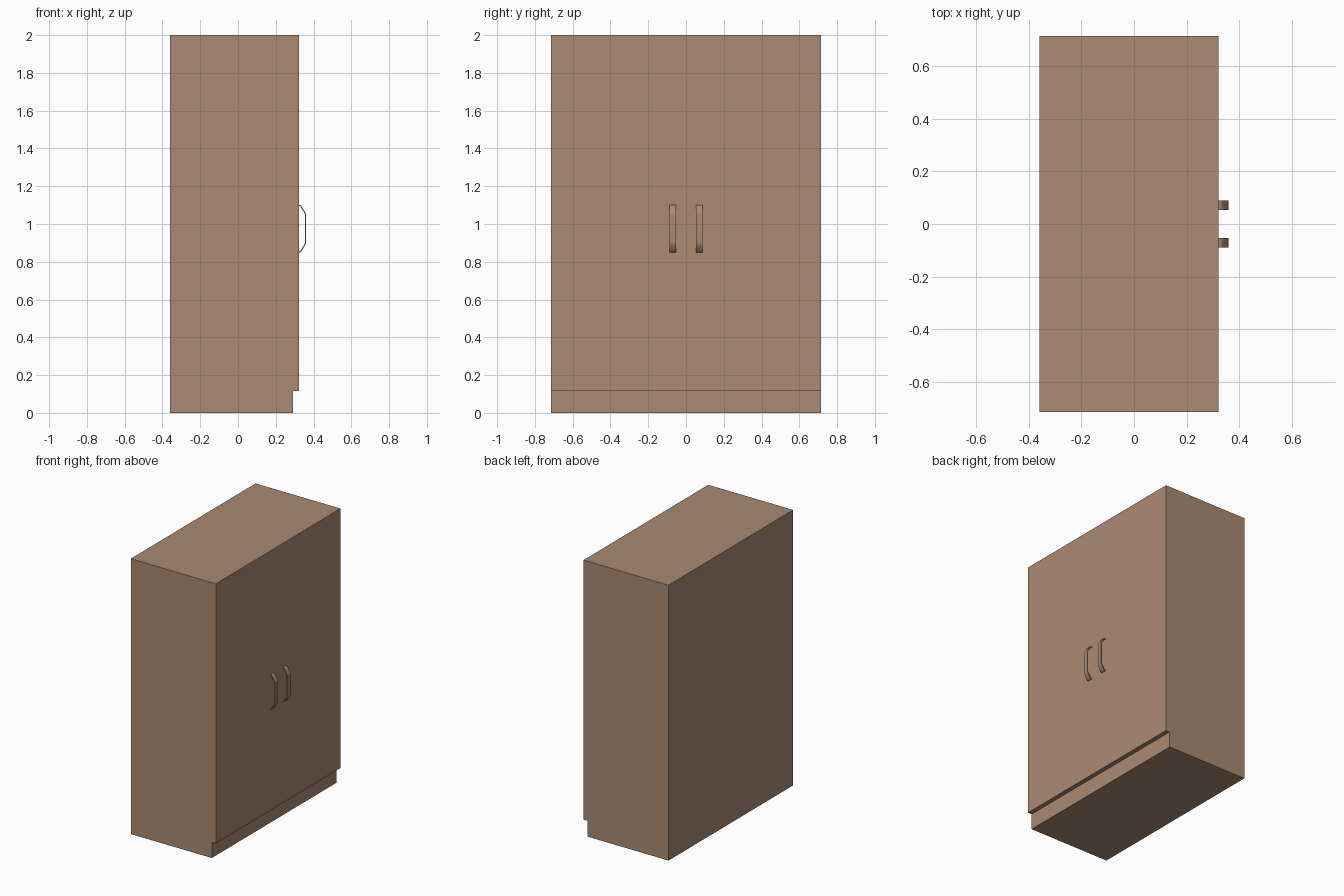
import bpy, bmesh, math
from mathutils import Vector

if "Cube" in bpy.data.objects:
    bpy.data.objects.remove(bpy.data.objects["Cube"])

wood = bpy.data.materials.new("warm_brown_wood")
wood.diffuse_color = (0.40, 0.255, 0.17, 1)
wood.use_nodes = True
wood.node_tree.nodes["Principled BSDF"].inputs["Base Color"].default_value = wood.diffuse_color


def prism(name, profile, y0, y1):
    """Extrude an x-z outline along y."""
    bm = bmesh.new()
    face = bm.faces.new([bm.verts.new((x, y0, z)) for x, z in profile])
    moved = bmesh.ops.extrude_face_region(bm, geom=[face])["geom"]
    verts = [g for g in moved if isinstance(g, bmesh.types.BMVert)]
    bmesh.ops.translate(bm, verts=verts, vec=(0, y1 - y0, 0))
    bmesh.ops.recalc_face_normals(bm, faces=bm.faces)
    me = bpy.data.meshes.new(name)
    bm.to_mesh(me)
    bm.free()
    me.materials.append(wood)
    ob = bpy.data.objects.new(name, me)
    bpy.context.collection.objects.link(ob)
    return ob


def rect(x0, x1, z0, z1):
    return [(x0, z0), (x1, z0), (x1, z1), (x0, z1)]


# Cabinet carcass, with its lower front forming the recessed plinth
prism("cabinet_body", rect(-0.36, 0.29, 0, 2), -0.715, 0.715)

# Door front, overhanging the plinth
prism("door_front", rect(0.29, 0.322, 0.115, 2), -0.715, 0.715)

# Handle strap: upper half of the centre line, mirrored about z = 0.975
mid, half_t = 0.975, 0.003
upper = [(0.318, 1.097), (0.328, 1.097), (0.334, 1.092), (0.350, 1.066),
         (0.356, 1.055), (0.357, 1.046)]
path = upper + [(x, 2 * mid - z) for x, z in reversed(upper)]


def offset(points, d):
    """Shift the centre line sideways by d."""
    out = []
    for i, p in enumerate(points):
        a = Vector(points[max(i - 1, 0)])
        b = Vector(points[min(i + 1, len(points) - 1)])
        t = (b - a).normalized()
        out.append((p[0] - t.y * d, p[1] + t.x * d))
    return out


strap = offset(path, half_t) + offset(path, -half_t)[::-1]
for side, y in (("left", -0.071), ("right", 0.071)):
    handle = prism(side + "_handle", strap, y - 0.0175, y + 0.0175)
    bpy.ops.object.select_all(action='DESELECT')
    handle.select_set(True)
    bpy.context.view_layer.objects.active = handle
    bpy.ops.object.shade_smooth_by_angle(angle=math.radians(40))
